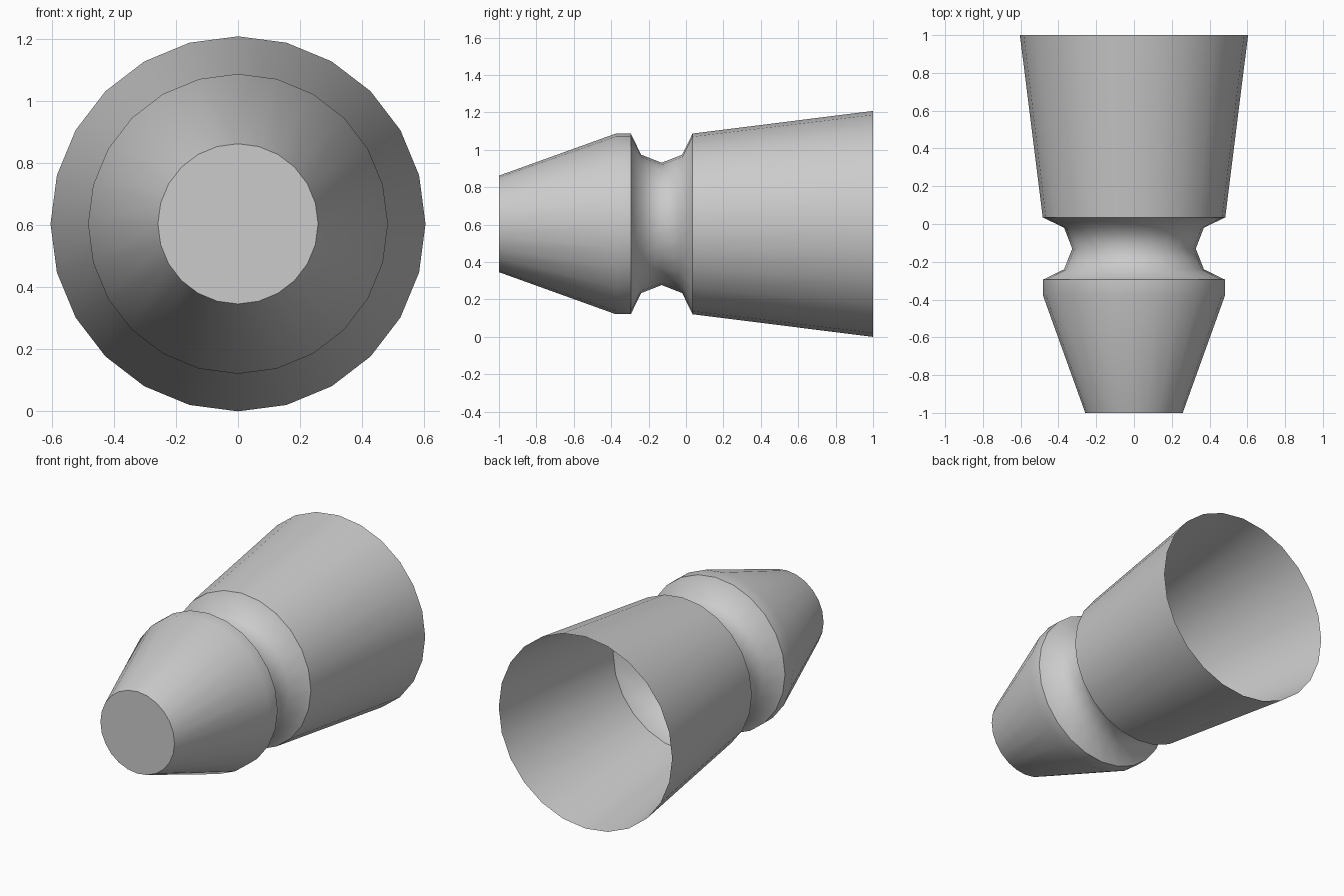
import bpy, bmesh, math

if "Cube" in bpy.data.objects:
    bpy.data.objects.remove(bpy.data.objects["Cube"])

SIDES = 24
AXIS_Z = 0.604

# Outer profile along the axis: (y, radius)
PROFILE = [
    (-1.0, 0.258), (-0.375, 0.483), (-0.295, 0.483),   # tapered nose and rim
    (-0.24, 0.37), (-0.13, 0.327), (-0.02, 0.37),      # pinched neck
    (0.035, 0.483), (1.0, 0.604),                      # flared open sleeve
]

bm = bmesh.new()
rings = []
for y, r in PROFILE:
    ring = []
    for i in range(SIDES):
        a = 2 * math.pi * i / SIDES
        ring.append(bm.verts.new((r * math.cos(a), y, AXIS_Z + r * math.sin(a))))
    rings.append(ring)

# Thin shell between neighbouring rings
for a, b in zip(rings, rings[1:]):
    for i in range(SIDES):
        j = (i + 1) % SIDES
        bm.faces.new((a[i], b[i], b[j], a[j]))

# Flat closed nose
bm.faces.new(rings[0])
bmesh.ops.recalc_face_normals(bm, faces=bm.faces)

mesh = bpy.data.meshes.new("flared_sleeve")
bm.to_mesh(mesh)
bm.free()
obj = bpy.data.objects.new("flared_sleeve", mesh)
bpy.context.collection.objects.link(obj)
bpy.context.view_layer.objects.active = obj
obj.select_set(True)
bpy.ops.object.shade_smooth_by_angle(angle=math.radians(50))
